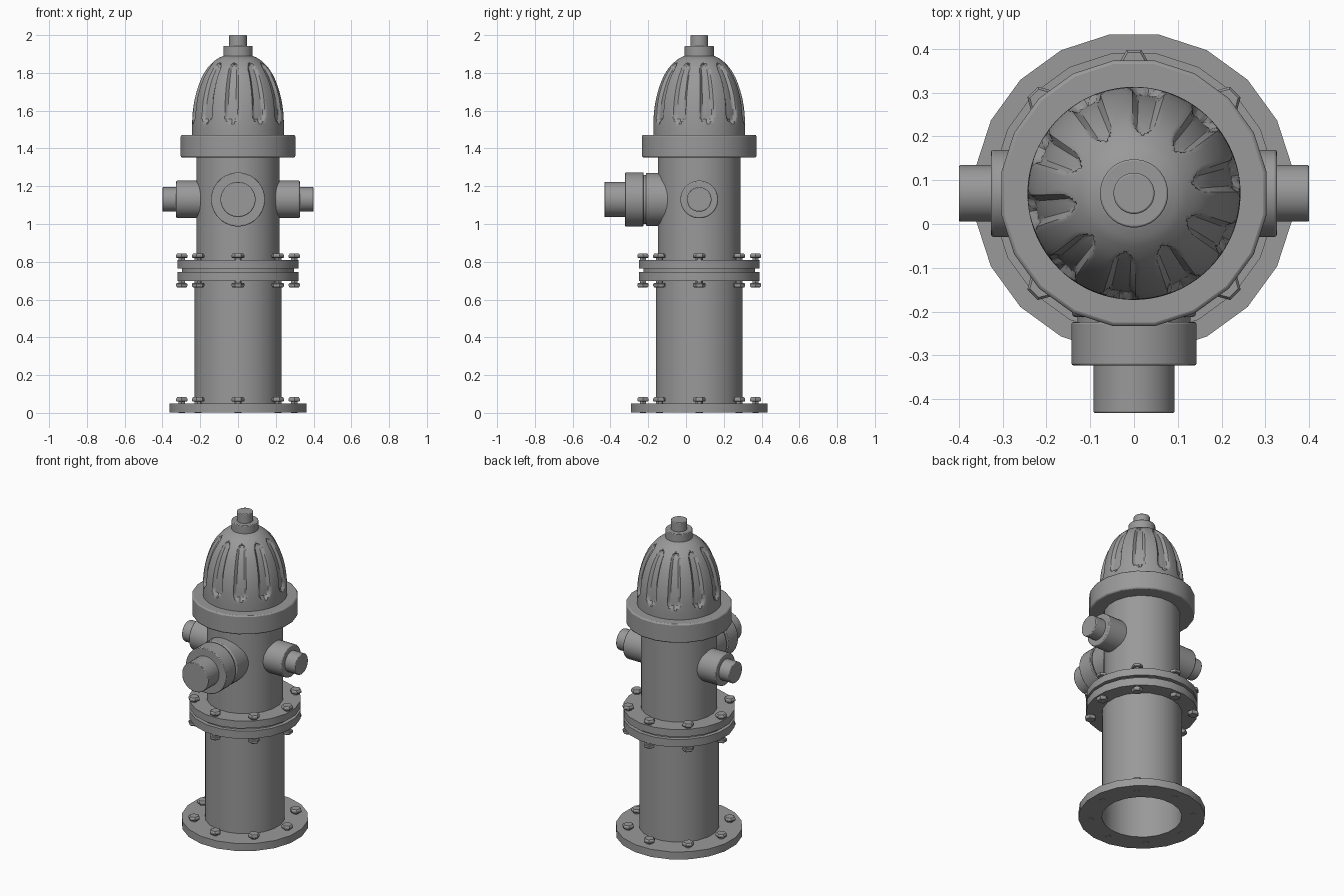
import bpy, bmesh
from math import sin, cos, pi, radians
from mathutils import Matrix, Vector

if "Cube" in bpy.data.objects:
    bpy.data.objects.remove(bpy.data.objects["Cube"], do_unlink=True)

AXIS = Vector((0, 0.07, 0))
SIDES = 20

iron = bpy.data.materials.new("cast iron grey")
iron.use_nodes = True
GREY = (0.32, 0.32, 0.32, 1)
iron.diffuse_color = GREY
iron.node_tree.nodes["Principled BSDF"].inputs["Base Color"].default_value = GREY


def finish(name, bm, matrix, bevel=0.0):
    """Turn a bmesh into a placed, smooth-shaded object."""
    bmesh.ops.recalc_face_normals(bm, faces=bm.faces)
    bm.transform(matrix)
    mesh = bpy.data.meshes.new(name)
    bm.to_mesh(mesh)
    bm.free()
    mesh.materials.append(iron)
    obj = bpy.data.objects.new(name, mesh)
    bpy.context.collection.objects.link(obj)
    bpy.ops.object.select_all(action="DESELECT")
    obj.select_set(True)
    bpy.context.view_layer.objects.active = obj
    bpy.ops.object.shade_smooth_by_angle(angle=radians(32))
    if bevel:
        mod = obj.modifiers.new("soft edge", "BEVEL")
        mod.width, mod.segments = bevel, 2
        mod.limit_method, mod.angle_limit = "ANGLE", radians(40)
    return obj


def lathe(bm, profile, sides=SIDES, closed=False, dent=None):
    """Revolve (radius, height) points about z; a zero radius makes a pole."""
    rings = []
    for r, z in profile:
        if r == 0:
            rings.append([bm.verts.new((0, 0, z))] * sides)
            continue
        ring = []
        for i in range(sides):
            a = 2 * pi * (i + 0.5) / sides
            rr = r - (dent(a, z) if dent else 0)
            ring.append(bm.verts.new((rr * cos(a), rr * sin(a), z)))
        rings.append(ring)
    pairs = list(zip(rings, rings[1:]))
    if closed:
        pairs.append((rings[-1], rings[0]))
    for low, high in pairs:
        for i in range(sides):
            j = (i + 1) % sides
            bm.faces.new(dict.fromkeys((low[i], low[j], high[j], high[i])))


def turned(name, profile, matrix=Matrix.Translation(AXIS), bevel=0.0, **kw):
    bm = bmesh.new()
    lathe(bm, profile, **kw)
    return finish(name, bm, matrix, bevel)


def ring(name, inner, outer, z0, z1, bevel=0.0):
    turned(name, [(inner, z0), (outer, z0), (outer, z1), (inner, z1)],
           bevel=bevel, closed=True)


# Pipes and flanges
ring("base_plate", 0.232, 0.367, 0.002, 0.05)
turned("lower_pipe", [(0.232, 0.002), (0.232, 0.72)])
ring("lower_flange", 0.2, 0.324, 0.697, 0.747)
ring("flange_gasket", 0.2, 0.3, 0.745, 0.766)
ring("upper_flange", 0.2, 0.324, 0.764, 0.81)
turned("upper_body", [(0.2215, 0.78), (0.2215, 1.37)])
ring("bonnet_collar", 0.2, 0.307, 1.352, 1.472, 0.008)


# Domed bonnet with tapering scooped flutes
FLUTES = 10


def step(t):
    t = min(max(t, 0), 1)
    return t * t * (3 - 2 * t)


def flute(a, z):
    pitch = 2 * pi / FLUTES
    off = abs((a - radians(82) + pitch / 2) % pitch - pitch / 2)
    # Half-width in length units, rounded off at both ends
    t = (z - 1.54) / 0.31
    if not 0 < t < 1:
        return 0
    radius = 0.245 - 0.11 * t ** 2.5
    half = 0.046 - 0.018 * t
    end = min(1, min(t, 1 - t) / 0.13)
    half *= (1 - (1 - end) ** 2) ** 0.5
    return 0.017 * step((half - off * radius) / 0.016)


curve = [(0.243, 1.46), (0.243, 1.53), (0.238, 1.607), (0.223, 1.687),
         (0.196, 1.766), (0.162, 1.825), (0.12, 1.867), (0.085, 1.887), (0.06, 1.895)]


def smooth_curve(pts, steps):
    """Catmull-Rom samples through the profile points."""
    p = [Vector(q) for q in [pts[0], *pts, pts[-1]]]
    out = []
    for a, b, c, d in zip(p, p[1:], p[2:], p[3:]):
        for k in range(steps):
            t = k / steps
            out.append((2 * b + (c - a) * t + (2 * a - 5 * b + 4 * c - d) * t * t
                        + (3 * b - a - 3 * c + d) * t ** 3) / 2)
    return [tuple(q) for q in out] + [pts[-1]]


turned("fluted_bonnet", smooth_curve(curve, 6), sides=200, dent=flute)


# Operating nut
def plug(name, r, start, end, matrix=Matrix.Translation(AXIS), bevel=0.004, sides=32):
    turned(name, [(0, start), (r, start), (r, end), (0, end)], matrix, bevel, sides=sides)


plug("bonnet_hub", 0.078, 1.87, 1.942)
plug("operating_nut", 0.047, 1.93, 2.0)

# Hose outlets, each built along its own axis from the centre of the body
OUTLET = Matrix.Translation(AXIS + Vector((0, 0, 1.13)))
for side, sign in (("left", 1), ("right", -1)):
    m = OUTLET @ Matrix.Rotation(sign * pi / 2, 4, "Y")
    plug(side + "_outlet", 0.1, 0.15, 0.327, m, 0.006)
    plug(side + "_outlet_cap", 0.065, 0.3, 0.4, m)
front = OUTLET @ Matrix.Rotation(pi / 2, 4, "X")
plug("front_outlet", 0.142, 0.1, 0.282, front, 0.006)
plug("front_outlet_neck", 0.13, 0.2, 0.31, front, 0)
plug("front_outlet_ring", 0.143, 0.294, 0.393, front)
plug("front_outlet_cap", 0.093, 0.37, 0.502, front)


# Hexagonal bolts in circles of eight
def bolt_circle(name, z, up, shank):
    bm = bmesh.new()
    for k in range(8):
        part = bmesh.new()
        lathe(part, [(0, -shank), (0.019, -shank), (0.019, 0.01), (0.03, 0.01),
                     (0.034, 0.014), (0.034, 0.025), (0.028, 0.033), (0, 0.033)], sides=6)
        a = k * pi / 4
        place = Matrix.Translation((0.298 * cos(a), 0.298 * sin(a), z))
        place = place @ Matrix.Rotation(a, 4, "Z")
        if not up:
            place = place @ Matrix.Rotation(pi, 4, "X")
        part.transform(place)
        temp = bpy.data.meshes.new("bolt")
        part.to_mesh(temp)
        part.free()
        bm.from_mesh(temp)
        bpy.data.meshes.remove(temp)
    finish(name, bm, Matrix.Translation(AXIS))


bolt_circle("base_bolts", 0.05, True, 0.05)
bolt_circle("upper_flange_bolts", 0.81, True, 0.02)
bolt_circle("lower_flange_bolts", 0.697, False, 0.02)
